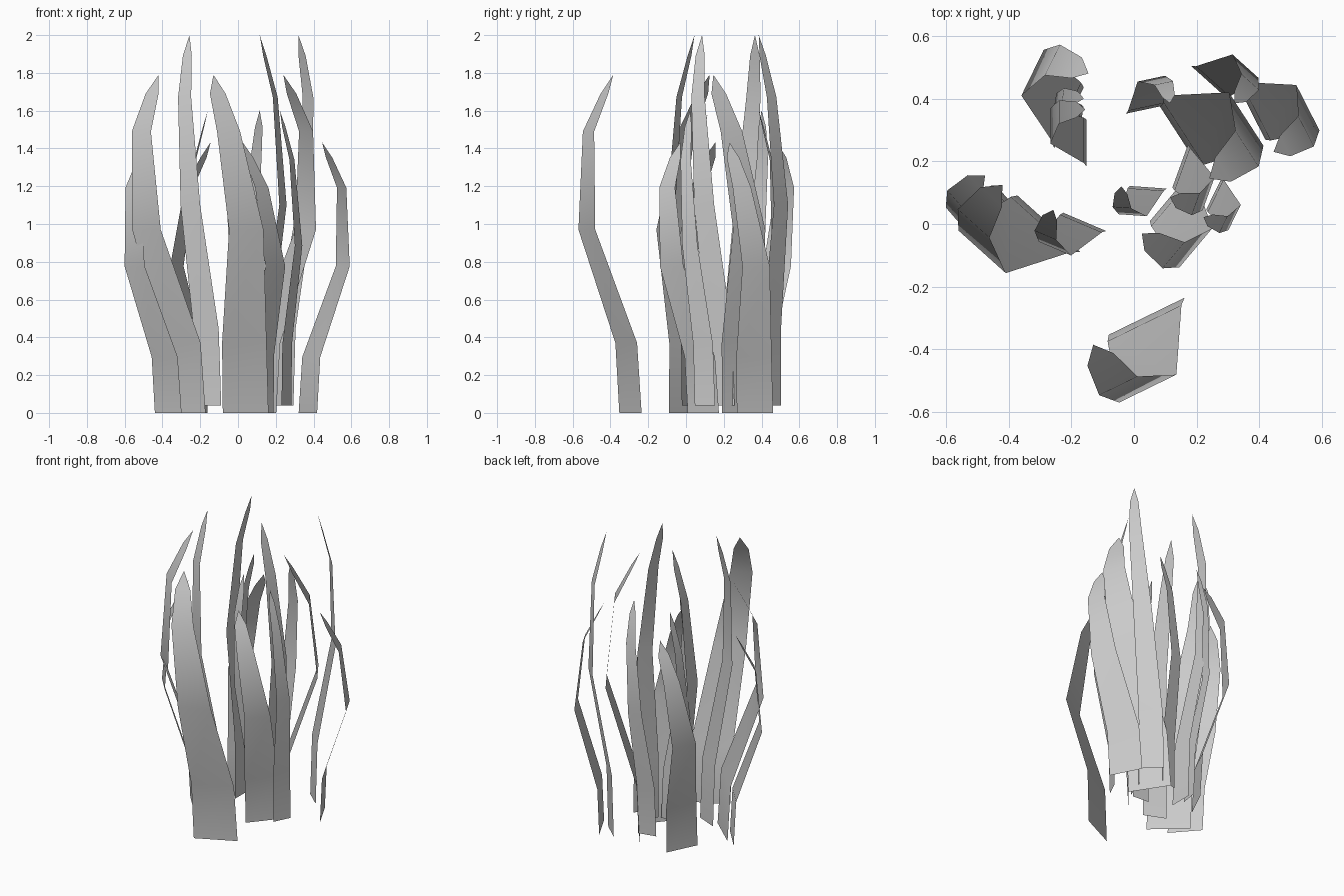
import bpy, bmesh, math

if "Cube" in bpy.data.objects:
    bpy.data.objects.remove(bpy.data.objects["Cube"])

# Blade profile, measured from the tip: height, sideways shift, outward bulge, half width
PROFILE = [
    (0.00, 0.193, -0.007, 0.1345),
    (0.37, 0.177, 0.010, 0.131),
    (0.97, 0.095, 0.202, 0.1015),
    (1.49, 0.0145, 0.153, 0.068),
    (1.69, 0.000, 0.052, 0.046),
]
TIP_Z = 1.79

# Blade sizes: spread, height scale, ground offset
SIZES = {
    "broad": (1.0, 1.0, 0.0),
    "short": (0.8, 0.8, 0.0),
    "tall": (0.553, 1.095, 0.04),
    "thin": (0.442, 0.872, 0.04),
}

# Tip x, tip y and turn in degrees for every blade
BLADES = {
    "broad": [(-0.13, -0.385, 26), (-0.42, 0.125, -42), (0.24, 0.145, 123)],
    "short": [(0.445, 0.23, 117), (0.025, -0.03, 50), (-0.475, 0.155, -49),
              (-0.145, 0.48, -116)],
    "tall": [(-0.257, 0.045, -23), (0.115, 0.085, 70), (0.32, 0.385, 138),
             (-0.155, 0.365, -90)],
    "thin": [(-0.04, 0.12, -4), (0.222, 0.022, 64), (0.115, 0.385, 192),
             (-0.16, 0.40, -99)],
}

grey = bpy.data.materials.new("light_grey")
grey.diffuse_color = (0.6, 0.6, 0.6, 1)
grey.use_nodes = True
grey.node_tree.nodes["Principled BSDF"].inputs["Base Color"].default_value = grey.diffuse_color


def blade(name, size, tx, ty, turn):
    spread, tall, ground = SIZES[size]
    c, s = math.cos(math.radians(turn)), math.sin(math.radians(turn))

    def place(u, n, z):
        return (tx + spread * (u * c + n * s),
                ty + spread * (u * s - n * c), ground + z * tall)

    bm = bmesh.new()
    rows = [[bm.verts.new(place(u + side * w, n, z)) for side in (-1, 1)]
            for z, u, n, w in PROFILE]
    for (a, b), (d, e) in zip(rows, rows[1:]):
        bm.faces.new((a, b, e, d))
    # pointed end
    bm.faces.new((*rows[-1], bm.verts.new(place(0, 0, TIP_Z))))
    for f in bm.faces:
        f.smooth = True
    mesh = bpy.data.meshes.new(name)
    bm.to_mesh(mesh)
    bm.free()
    mesh.materials.append(grey)
    bpy.context.collection.objects.link(bpy.data.objects.new(name, mesh))


for size, places in BLADES.items():
    for i, (x, y, turn) in enumerate(places, 1):
        blade(f"{size}_grass_blade_{i}", size, x, y, turn)
